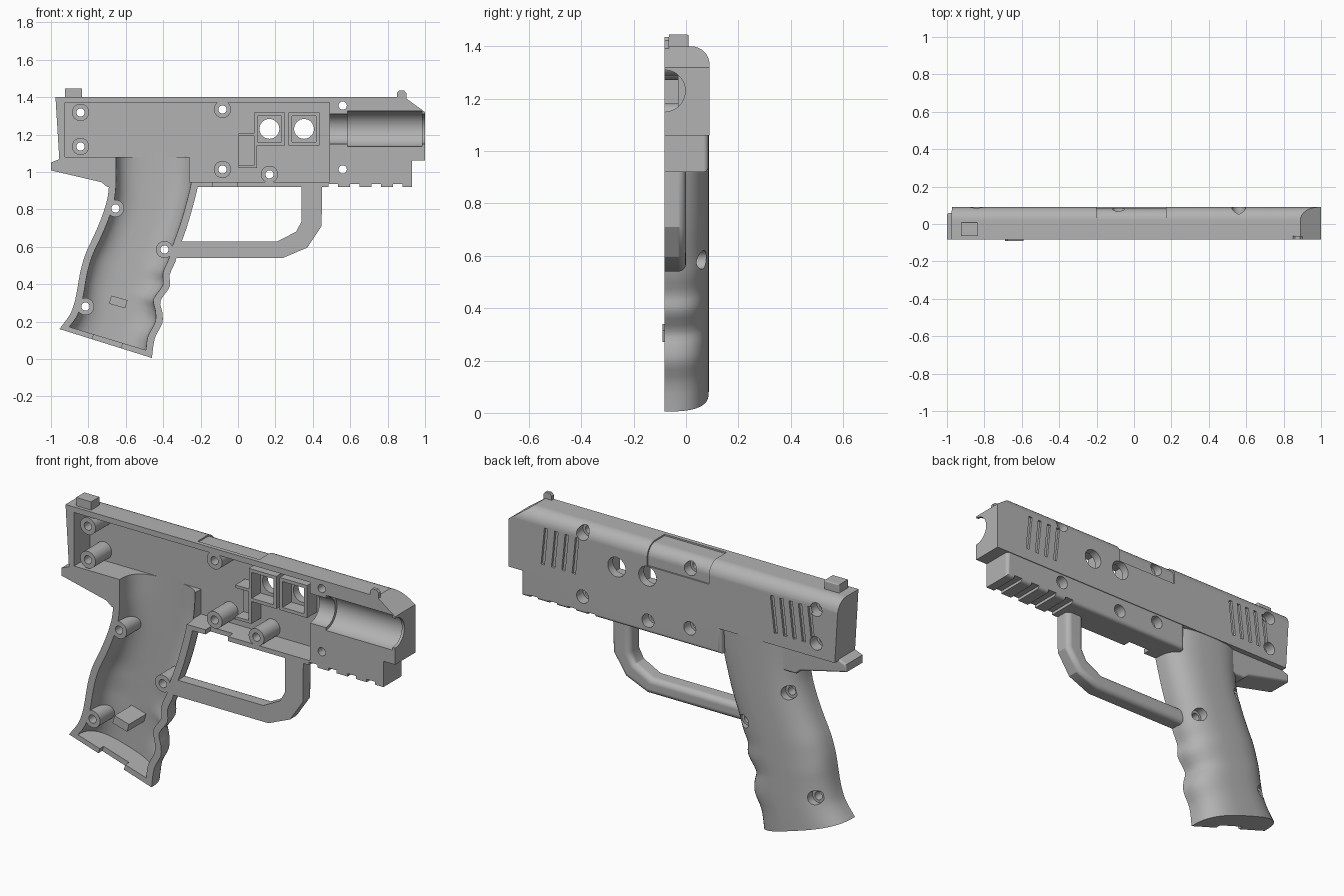
import bpy, bmesh, math
from mathutils import Vector

if "Cube" in bpy.data.objects:
    bpy.data.objects.remove(bpy.data.objects["Cube"], do_unlink=True)

SEAM = -0.083      # open side of the half shell
DEEP = -0.14       # solids overshoot the seam and are trimmed later
FLOOR = 0.055      # inner face of the outer wall

grey = bpy.data.materials.new("plain grey")
grey.use_nodes = True
grey.diffuse_color = (0.45, 0.45, 0.45, 1)
grey.node_tree.nodes["Principled BSDF"].inputs["Base Color"].default_value = grey.diffuse_color


def to_object(name, bm):
    bmesh.ops.recalc_face_normals(bm, faces=bm.faces[:])
    mesh = bpy.data.meshes.new(name)
    bm.to_mesh(mesh)
    bm.free()
    obj = bpy.data.objects.new(name, mesh)
    bpy.context.scene.collection.objects.link(obj)
    return obj


def bridge(name, rings):
    """Closed solid through a list of equal rings."""
    bm = bmesh.new()
    loops = [[bm.verts.new(p) for p in ring] for ring in rings]
    count = len(loops[0])
    for low, high in zip(loops, loops[1:]):
        for i in range(count):
            j = (i + 1) % count
            bm.faces.new((low[i], low[j], high[j], high[i]))
    bm.faces.new(loops[0][::-1])
    bm.faces.new(loops[-1])
    return to_object(name, bm)


def prism(points, start, end, round_edge=0, name="tool"):
    """Side outline (x, z) extruded along y, outer rim optionally rounded."""
    obj = bridge(name, [[(x, y, z) for x, z in points] for y in (start, end)])
    if round_edge:
        bm = bmesh.new()
        bm.from_mesh(obj.data)
        rim = [e for e in bm.edges if all(abs(v.co.y - end) < 1e-5 for v in e.verts)]
        bmesh.ops.bevel(bm, geom=rim, offset=round_edge, segments=5, profile=0.5, affect='EDGES')
        bm.to_mesh(obj.data)
        bm.free()
    return obj


def bar(points, start, end):
    """Cross-section (y, z) extruded along x."""
    return bridge("tool", [[(x, y, z) for y, z in points] for x in (start, end)])


def circle(cx, cz, radius, sides=32):
    steps = [math.tau * i / sides for i in range(sides)]
    return [(cx + radius * math.cos(a), cz + radius * math.sin(a)) for a in steps]


def box(cx, cz, width, height, start, end, turn=0, round_edge=0, name="tool"):
    c, s = math.cos(turn), math.sin(turn)
    corners = [(sx * width / 2, sz * height / 2) for sx, sz in ((-1, -1), (1, -1), (1, 1), (-1, 1))]
    outline = [(cx + u * c - v * s, cz + u * s + v * c) for u, v in corners]
    return prism(outline, start, end, round_edge, name)


def combine(target, tool, operation):
    mod = target.modifiers.new("combine", 'BOOLEAN')
    mod.operation, mod.solver, mod.object = operation, 'EXACT', tool
    bpy.context.view_layer.update()
    result = target.evaluated_get(bpy.context.evaluated_depsgraph_get())
    mesh = bpy.data.meshes.new_from_object(result)
    target.modifiers.clear()
    target.data = mesh
    bpy.data.objects.remove(tool, do_unlink=True)


def add(target, tool):
    combine(target, tool, 'UNION')


def cut(target, tool):
    combine(target, tool, 'DIFFERENCE')


def arc(radius, steps=8):
    """Upper outer corner of the slide section, top to side."""
    turns = [math.pi / 2 * (1 - i / steps) for i in range(steps + 1)]
    return [(0.02 + radius * math.cos(a), 1.33 + radius * math.sin(a)) for a in turns]


# Grip stations: rear x, rear z, front x, front z
STATIONS = [Vector(s) for s in (
    (-0.955, 0.16, -0.46, 0.005), (-0.9, 0.235, -0.445, 0.11), (-0.875, 0.3, -0.405, 0.19),
    (-0.86, 0.37, -0.405, 0.25), (-0.85, 0.43, -0.415, 0.31), (-0.835, 0.5, -0.365, 0.385),
    (-0.81, 0.575, -0.365, 0.45), (-0.77, 0.66, -0.335, 0.52), (-0.73, 0.755, -0.315, 0.59),
    (-0.7, 0.85, -0.275, 0.7), (-0.69, 0.93, -0.24, 0.82), (-0.69, 1, -0.21, 0.95),
    (-0.69, 1.1, -0.2, 1.1))]


def smooth_path(points, steps=3):
    path = []
    for i in range(len(points) - 1):
        a, b, c = points[max(i - 1, 0)], points[i], points[i + 1]
        d = points[min(i + 2, len(points) - 1)]
        for k in range(steps):
            t = k / steps
            path.append((2 * b + (c - a) * t + (2 * a - 5 * b + 4 * c - d) * t * t
                         + (3 * b - a - 3 * c + d) * t ** 3) / 2)
    return path + [points[-1]]


def grip_solid(stations, inset, outer_y, sides=24):
    rings = []
    for s in smooth_path(stations):
        rear, front = Vector((s[0], 0, s[1])), Vector((s[2], 0, s[3]))
        middle, half = (rear + front) / 2, (front - rear) / 2
        half *= 1 - inset / half.length
        ring = [middle + half + Vector((0, DEEP, 0))]
        for i in range(sides + 1):
            c, s_ = math.cos(math.pi * i / sides), abs(math.sin(math.pi * i / sides))
            across = math.copysign(abs(c) ** 0.7, c)
            y = SEAM - 0.001 + (outer_y - SEAM) * s_ ** 0.7
            ring.append(middle + half * across + Vector((0, y, 0)))
        ring.append(middle - half + Vector((0, DEEP, 0)))
        rings.append(ring)
    return bridge("tool", rings)


# Slide: rounded section trimmed by its side outline
shell = bar([(DEEP, 1), (0.09, 1)] + arc(0.07)[::-1] + [(DEEP, 1.4)], -1.1, 1.1)
shell.name = "half_shell"
side = [(-0.979, 1.45), (0.82, 1.45), (1, 1.32), (1, 1.06), (-0.955, 1.06)]
combine(shell, prism(side, -0.3, 0.3), 'INTERSECT')

# Lower frame, rear tail, grip and guard
add(shell, prism([(-0.27, 0.92), (0.93, 0.92), (0.93, 1.1), (-0.27, 1.1)], DEEP, 0.086, 0.02))
tail = [(-1, 1.05), (-0.95, 1.07), (-0.6, 1.07), (-0.6, 0.92), (-0.7, 0.92), (-0.73, 0.945), (-1, 1.008)]
add(shell, prism(tail, DEEP - 0.01, 0.06, 0.012))
add(shell, grip_solid(STATIONS, 0, 0.088))
guard = [(-0.37, 0.54), (0.24, 0.54), (0.37, 0.595), (0.447, 0.71), (0.45, 0.95), (0.34, 0.95),
         (0.34, 0.735), (0.31, 0.68), (0.21, 0.628), (-0.37, 0.628)]
add(shell, prism(guard, DEEP - 0.02, 0, 0.03))

# Hollow interior, leaving screw posts and lamp cells standing
hollow_side = [(-0.925, 1.08), (-0.26, 1.08), (-0.26, 0.945), (0.49, 0.945), (0.49, 1.37), (-0.925, 1.37)]
hollow = prism(hollow_side, -0.2, FLOOR)
inner = [STATIONS[0].lerp(STATIONS[1], 0.3)] + STATIONS[1:]
add(hollow, grip_solid(inner, 0.038, FLOOR + 0.004))
posts = [(-0.842, 1.318), (-0.842, 1.136), (-0.083, 1.334), (-0.083, 1.013),
         (0.168, 0.987), (-0.655, 0.805), (-0.393, 0.585), (-0.815, 0.28)]
for x, z in posts:
    cut(hollow, prism(circle(x, z, 0.046), -0.3, 0.2))
lamps = [(0.168, 1.23), (0.353, 1.23)]
for x, z in lamps:
    cut(hollow, box(x, z, 0.165, 0.176, -0.03, 0.2))
cut(hollow, box(0.052, 1.113, 0.097, 0.186, -0.03, 0.2))
cut(shell, hollow)

# Lamp cell pockets, their windows and the side bracket pocket
for x, z in lamps:
    cut(shell, box(x, z, 0.13, 0.14, -0.1, 0.045))
    cut(shell, prism(circle(x, z, 0.053), -0.1, 0.2))
cut(shell, box(0.04, 1.113, 0.09, 0.156, -0.1, 0.04))

# Screw holes with counterbores on the outside
for x, z in posts + [(0.56, 1.355), (0.56, 1.013)]:
    cut(shell, prism(circle(x, z, 0.022, 20), -0.3, 0.2))
    cut(shell, prism(circle(x, z, 0.036), 0.03, 0.2))

# Barrel channel
cut(shell, bar(circle(SEAM, 1.23, 0.095, 48), 0.585, 0.985))
cut(shell, bar(circle(SEAM, 1.23, 0.08, 48), 0.45, 1.1))

# Shallow port panel wrapping over the top corner
port = [(-0.06, 1.392)] + arc(0.062) + [(0.082, 1.285), (0.2, 1.285), (0.2, 1.5), (-0.06, 1.5)]
cut(shell, bar(port, -0.2, 0.17))

# Slide grip grooves, rear and front
for first, step, count, lean in ((-0.59, -0.056, 5, -0.12), (0.6, 0.062, 4, 0.1)):
    for i in range(count):
        cut(shell, box(first + i * step, 1.225, 0.02, 0.2, 0.078, 0.2, lean))

# Rail notches, trigger slot and base slot
for i in range(4):
    cut(shell, box(0.51 + i * 0.115, 0.92, 0.05, 0.032, -0.3, 0.3))
cut(shell, box(-0.07, 0.93, 0.135, 0.05, -0.3, -0.04))
cut(shell, box(-0.7, 0.09, 0.16, 0.06, -0.3, -0.05, -0.3))

# Trim flush at the seam
cut(shell, box(0, 0.7, 4, 4, -1, SEAM))

# Sights and locating tab
rear_sight = box(-0.88, 1.415, 0.09, 0.06, -0.065, 0.01, 0, 0.006, "rear_sight")
blade = [(0.85, 1.38), (0.9, 1.38), (0.9, 1.422), (0.888, 1.435), (0.862, 1.435), (0.85, 1.422)]
front_sight = prism(blade, SEAM, -0.064, 0, "front_sight")
tab = box(-0.64, 0.305, 0.09, 0.045, -0.09, FLOOR + 0.01, -0.28, 0, "locating_tab")

# Colour and shading
for obj in (shell, rear_sight, front_sight, tab):
    obj.data.materials.clear()
    obj.data.materials.append(grey)
    bpy.ops.object.select_all(action='DESELECT')
    obj.select_set(True)
    bpy.context.view_layer.objects.active = obj
    bpy.ops.object.shade_smooth_by_angle(angle=math.radians(30))
    weighted = obj.modifiers.new("even_normals", 'WEIGHTED_NORMAL')
    weighted.keep_sharp = True
